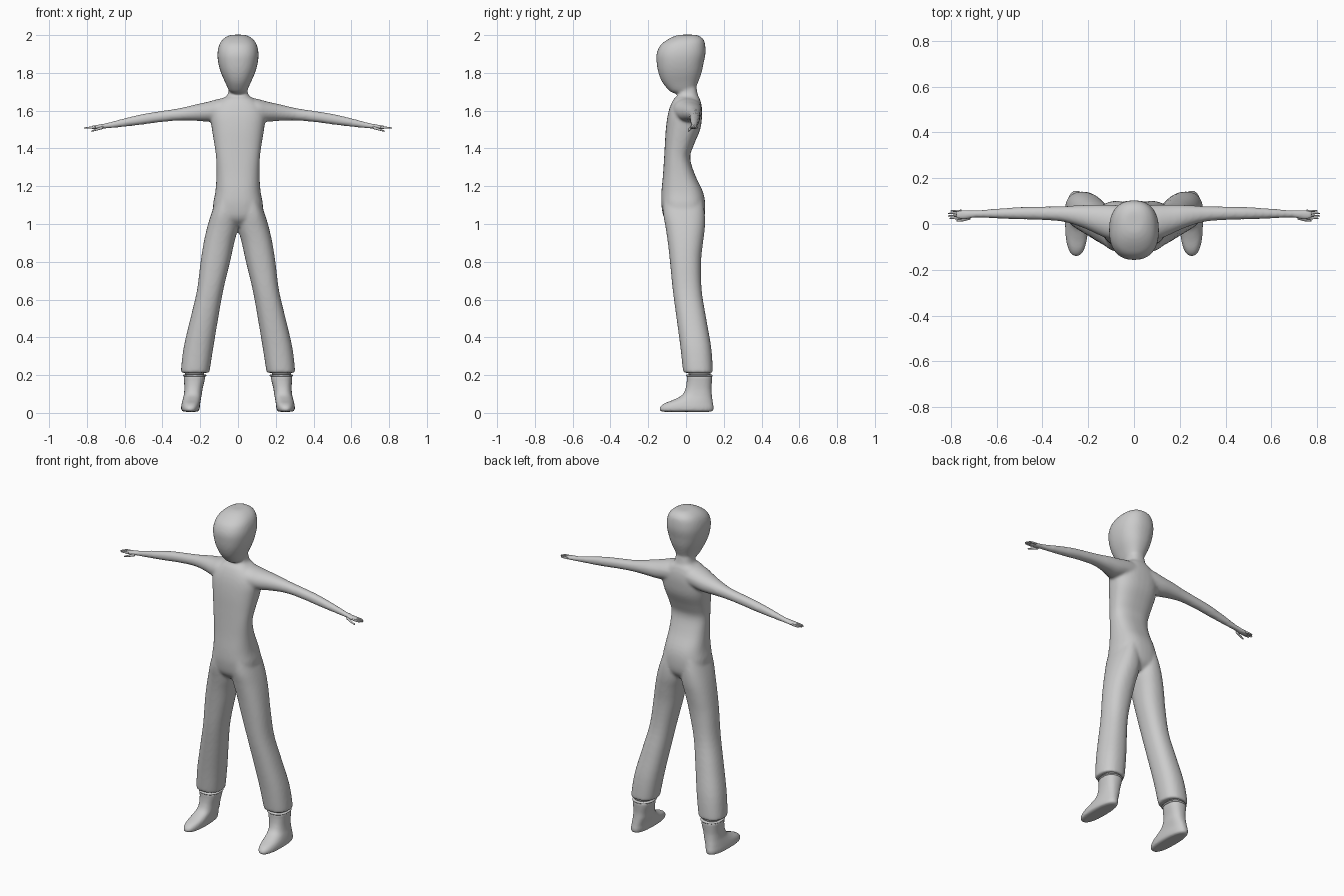
import bpy, bmesh, math

grey = bpy.data.materials.new("soft_grey")
grey.diffuse_color = (0.6, 0.6, 0.6, 1)


def spline(a, b, c, d, t):
    return 0.5 * (2 * b + (c - a) * t + (2 * a - 5 * b + 4 * c - d) * t * t
                  + (3 * b - a - 3 * c + d) * t ** 3)


def loft(bm, axis, rings, side=1, power=2.3, n=32, steps=4):
    """Closed tube. Ring: position on axis, then low/high on the other two axes."""
    fine = []
    for i in range(len(rings) - 1):
        four = [rings[max(i - 1, 0)], rings[i], rings[i + 1], rings[min(i + 2, len(rings) - 1)]]
        fine += [[spline(*v, s / steps) for v in zip(*four)] for s in range(steps)]
    fine.append(rings[-1])
    loops = []
    for p, u0, u1, v0, v1 in fine:
        loop = []
        for k in range(n):
            a = 2 * math.pi * k / n
            c, s = math.cos(a), math.sin(a)
            u = (u0 + u1) / 2 + (u1 - u0) / 2 * math.copysign(abs(c) ** (2 / power), c)
            v = (v0 + v1) / 2 + (v1 - v0) / 2 * math.copysign(abs(s) ** (2 / power), s)
            x, y, z = (u, v, p) if axis == "z" else (p, u, v)
            loop.append(bm.verts.new((side * x, y, z)))
        loops.append(loop)
    faces = [bm.faces.new((a[k], a[(k + 1) % n], b[(k + 1) % n], b[k]))
             for a, b in zip(loops, loops[1:]) for k in range(n)]
    faces += [bm.faces.new(loops[0]), bm.faces.new(loops[-1])]
    bmesh.ops.recalc_face_normals(bm, faces=faces)


def finish(bm, name, voxel=0, smooth=0):
    mesh = bpy.data.meshes.new(name)
    bm.to_mesh(mesh)
    bm.free()
    mesh.materials.append(grey)
    mesh.shade_smooth()
    ob = bpy.data.objects.new(name, mesh)
    bpy.context.collection.objects.link(ob)
    if voxel:
        m = ob.modifiers.new("fuse", "REMESH")
        m.mode, m.voxel_size, m.use_smooth_shade = "VOXEL", voxel, True
        m = ob.modifiers.new("soften", "SMOOTH")
        m.factor, m.iterations = 0.5, smooth
    return ob


# z, x low, x high, y front, y back
def centred(rows):
    return [(z, -w, w, f, b) for z, w, f, b in rows]


torso = centred([
    (0.985, 0.06, -0.07, 0.06), (1.03, 0.125, -0.115, 0.095), (1.1, 0.132, -0.13, 0.102),
    (1.17, 0.12, -0.13, 0.09), (1.26, 0.114, -0.122, 0.048), (1.35, 0.116, -0.116, 0.022),
    (1.42, 0.125, -0.112, 0.042), (1.5, 0.138, -0.107, 0.075), (1.57, 0.145, -0.098, 0.085),
    (1.62, 0.13, -0.085, 0.084), (1.66, 0.09, -0.066, 0.074), (1.685, 0.055, -0.045, 0.062),
    (1.75, 0.046, -0.04, 0.052)])
head = centred([
    (1.693, 0.03, -0.065, 0.03), (1.705, 0.047, -0.088, 0.045), (1.75, 0.068, -0.125, 0.064),
    (1.8, 0.09, -0.146, 0.082), (1.85, 0.104, -0.155, 0.093), (1.9, 0.109, -0.156, 0.103),
    (1.945, 0.101, -0.137, 0.102), (1.975, 0.083, -0.1, 0.094), (1.995, 0.055, -0.06, 0.072),
    (2.002, 0.03, -0.03, 0.045)])
leg = [
    (0.212, 0.155, 0.295, -0.01, 0.137), (0.225, 0.15, 0.302, -0.016, 0.142),
    (0.35, 0.13, 0.287, -0.03, 0.133), (0.5, 0.105, 0.252, -0.05, 0.107),
    (0.65, 0.078, 0.217, -0.07, 0.083), (0.8, 0.042, 0.198, -0.085, 0.08),
    (0.9, 0.02, 0.182, -0.096, 0.09), (0.98, 0.0, 0.164, -0.108, 0.1),
    (1.05, 0.0, 0.143, -0.12, 0.1), (1.12, 0.01, 0.118, -0.12, 0.09)]
# x, y front, y back, z low, z high
arm = [
    (0.03, -0.06, 0.08, 1.55, 1.675), (0.1, -0.068, 0.084, 1.545, 1.663),
    (0.16, -0.045, 0.085, 1.542, 1.647), (0.22, -0.018, 0.083, 1.546, 1.634),
    (0.31, 0.01, 0.078, 1.548, 1.613), (0.42, 0.018, 0.076, 1.538, 1.596),
    (0.5, 0.02, 0.074, 1.527, 1.583), (0.6, 0.024, 0.067, 1.515, 1.56),
    (0.69, 0.027, 0.061, 1.506, 1.536), (0.73, 0.02, 0.063, 1.503, 1.528),
    (0.765, 0.019, 0.063, 1.502, 1.522), (0.78, 0.023, 0.06, 1.504, 1.519)]

# Fused body
bm = bmesh.new()
loft(bm, "z", torso, power=2.5)
loft(bm, "z", head, power=2.35)
for side in (1, -1):
    loft(bm, "z", leg, side)
    loft(bm, "x", arm, side, power=2.1)
finish(bm, "body", 0.008, 7)

# Boots: low sole with long toe, tapering up to the ankle
boot = [
    (0.006, 0.218, 0.282, -0.12, 0.13), (0.012, 0.207, 0.298, -0.138, 0.143),
    (0.03, 0.202, 0.301, -0.138, 0.146), (0.05, 0.2, 0.298, -0.115, 0.143),
    (0.07, 0.197, 0.293, -0.065, 0.14), (0.095, 0.192, 0.287, -0.02, 0.137),
    (0.13, 0.187, 0.284, -0.002, 0.135), (0.17, 0.177, 0.286, 0.004, 0.138),
    (0.19, 0.174, 0.288, 0.004, 0.139), (0.2, 0.178, 0.284, 0.008, 0.135)]
ankle = [(0.19, 0.18, 0.28, 0.014, 0.13), (0.25, 0.18, 0.28, 0.014, 0.13)]
cuff = [(0.192, 0.172, 0.286, 0.004, 0.138), (0.197, 0.166, 0.292, 0.0, 0.141),
        (0.203, 0.172, 0.286, 0.004, 0.138)]
for side, label in ((1, "left"), (-1, "right")):
    bm = bmesh.new()
    loft(bm, "z", boot, side, power=2.4)
    finish(bm, label + "_boot", 0.006, 4)
    bm = bmesh.new()
    loft(bm, "z", ankle, side, steps=1)
    loft(bm, "z", cuff, side, steps=2)
    finish(bm, label + "_ankle_cuff")

    # Four fingers and a lowered thumb
    bm = bmesh.new()
    for i, tip in enumerate((0.806, 0.814, 0.812, 0.802)):
        y = 0.025 + 0.0108 * i
        loft(bm, "x", [(0.755, y - 0.005, y + 0.005, 1.506, 1.518),
                       (0.79, y - 0.004, y + 0.004, 1.505, 1.515),
                       (tip, y - 0.002, y + 0.002, 1.506, 1.511)], side, n=10, steps=2)
    loft(bm, "x", [(0.715, 0.02, 0.036, 1.503, 1.519), (0.745, 0.012, 0.025, 1.495, 1.508),
                   (0.775, 0.011, 0.018, 1.488, 1.495)], side, n=10, steps=2)
    finish(bm, label + "_fingers")
